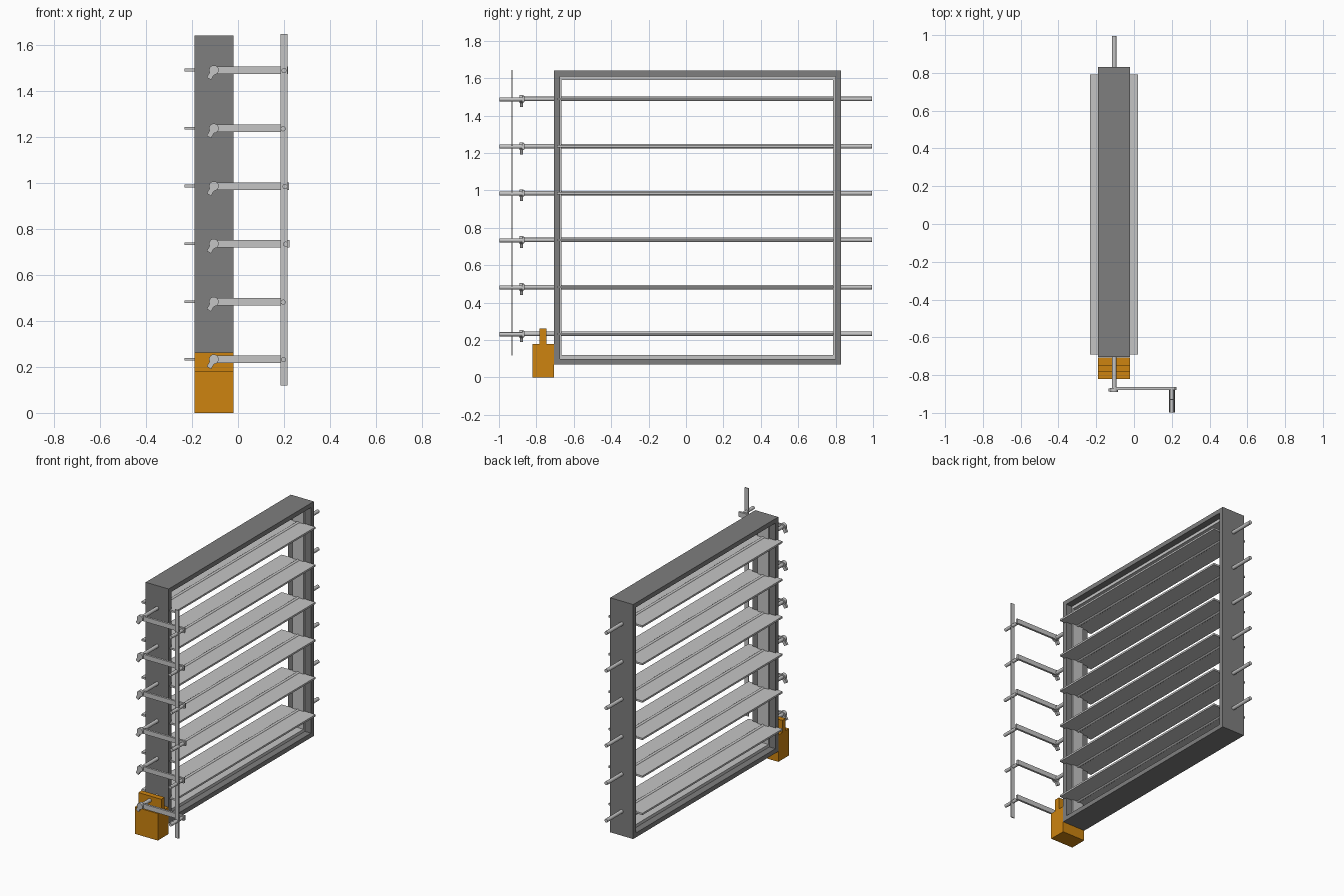
import bpy, math

if "Cube" in bpy.data.objects:
    bpy.data.objects.remove(bpy.data.objects["Cube"])


def material(name, rgb):
    m = bpy.data.materials.new(name)
    m.diffuse_color = (*rgb, 1)
    m.use_nodes = True
    m.node_tree.nodes["Principled BSDF"].inputs["Base Color"].default_value = m.diffuse_color
    return m


DARK = material("dark_grey", (0.21, 0.21, 0.21))
LIGHT = material("light_grey", (0.56, 0.56, 0.56))
ORANGE = material("orange", (0.61, 0.23, 0.005))


def box(name, x, y, z, mat):
    """Box from (min, max) ranges on each axis."""
    bpy.ops.mesh.primitive_cube_add(size=1, location=[sum(r) / 2 for r in (x, y, z)])
    o = bpy.context.object
    o.name = name
    o.scale = [r[1] - r[0] for r in (x, y, z)]
    bpy.ops.object.transform_apply(location=False, rotation=False, scale=True)
    o.data.materials.append(mat)
    return o


def rod(name, x, z, y0, y1, r, mat, sides=16):
    """Round bar running along y."""
    bpy.ops.mesh.primitive_cylinder_add(vertices=sides, radius=r, depth=y1 - y0,
                                        location=(x, (y0 + y1) / 2, z),
                                        rotation=(math.pi / 2, 0, 0))
    o = bpy.context.object
    o.name = name
    o.data.materials.append(mat)
    bpy.ops.object.shade_smooth_by_angle()
    return o


def ring(name, x, y, z, ty, tz, mat):
    """Rectangular frame in the yz plane, one closed mesh."""
    outer = [(y[0], z[0]), (y[1], z[0]), (y[1], z[1]), (y[0], z[1])]
    inner = [(y[0] + ty, z[0] + tz), (y[1] - ty, z[0] + tz),
             (y[1] - ty, z[1] - tz), (y[0] + ty, z[1] - tz)]
    verts = [(px, *p) for px in x for p in outer + inner]
    faces = []
    for i in range(4):
        j = (i + 1) % 4
        faces += [(i, i + 4, j + 4, j), (8 + i, 8 + j, 12 + j, 12 + i),
                  (i, j, 8 + j, 8 + i), (4 + i, 12 + i, 12 + j, 4 + j)]
    me = bpy.data.meshes.new(name)
    me.from_pydata(verts, [], faces)
    me.materials.append(mat)
    o = bpy.data.objects.new(name, me)
    bpy.context.collection.objects.link(o)
    return o


# Outer casing and the pale stop strip inside it
ring("casing", (-0.19, -0.02), (-0.705, 0.83), (0.07, 1.64), 0.03, 0.03, DARK)
ring("blade_stop", (-0.145, -0.065), (-0.69, 0.81), (0.09, 1.62), 0.025, 0.03, LIGHT)

AXIS = -0.105
HEIGHTS = [0.233, 0.483, 0.735, 0.985, 1.236, 1.489]
PIN_X = [0.198, 0.196, 0.207, 0.204, 0.196, 0.2]

for i, (z, px) in enumerate(zip(HEIGHTS, PIN_X), 1):
    # Blade and its shaft
    box(f"blade_{i}", (-0.232, 0.02), (-0.69, 0.792), (z - 0.006, z + 0.006), LIGHT)
    rod(f"shaft_{i}", AXIS, z, -0.885, 0.995, 0.012, LIGHT)
    # Crank hub with its slanted clamp screw
    rod(f"crank_hub_{i}", AXIS, z, -0.89, -0.868, 0.021, LIGHT)
    screw = box(f"clamp_screw_{i}", (-0.011, 0.011), (-0.888, -0.872), (-0.042, 0.0), LIGHT)
    screw.rotation_euler.y = math.radians(30)
    screw.location = (AXIS - 0.011, -0.88, z - 0.019)
    # Crank arm and drive pin
    box(f"crank_arm_{i}", (AXIS, px + 0.017), (-0.878, -0.864), (z - 0.016, z + 0.016), LIGHT)
    rod(f"drive_pin_{i}", px, z - 0.002, -0.998, -0.87, 0.011, LIGHT)

# Vertical link bar joining the pins
box("link_bar", (0.185, 0.214), (-0.933, -0.927), (0.118, 1.645), LIGHT)

# Actuator body and its mounting tab
box("actuator_body", (-0.19, -0.02), (-0.82, -0.706), (0.0, 0.18), ORANGE)
box("actuator_tab", (-0.19, -0.02), (-0.783, -0.747), (0.18, 0.262), ORANGE)
